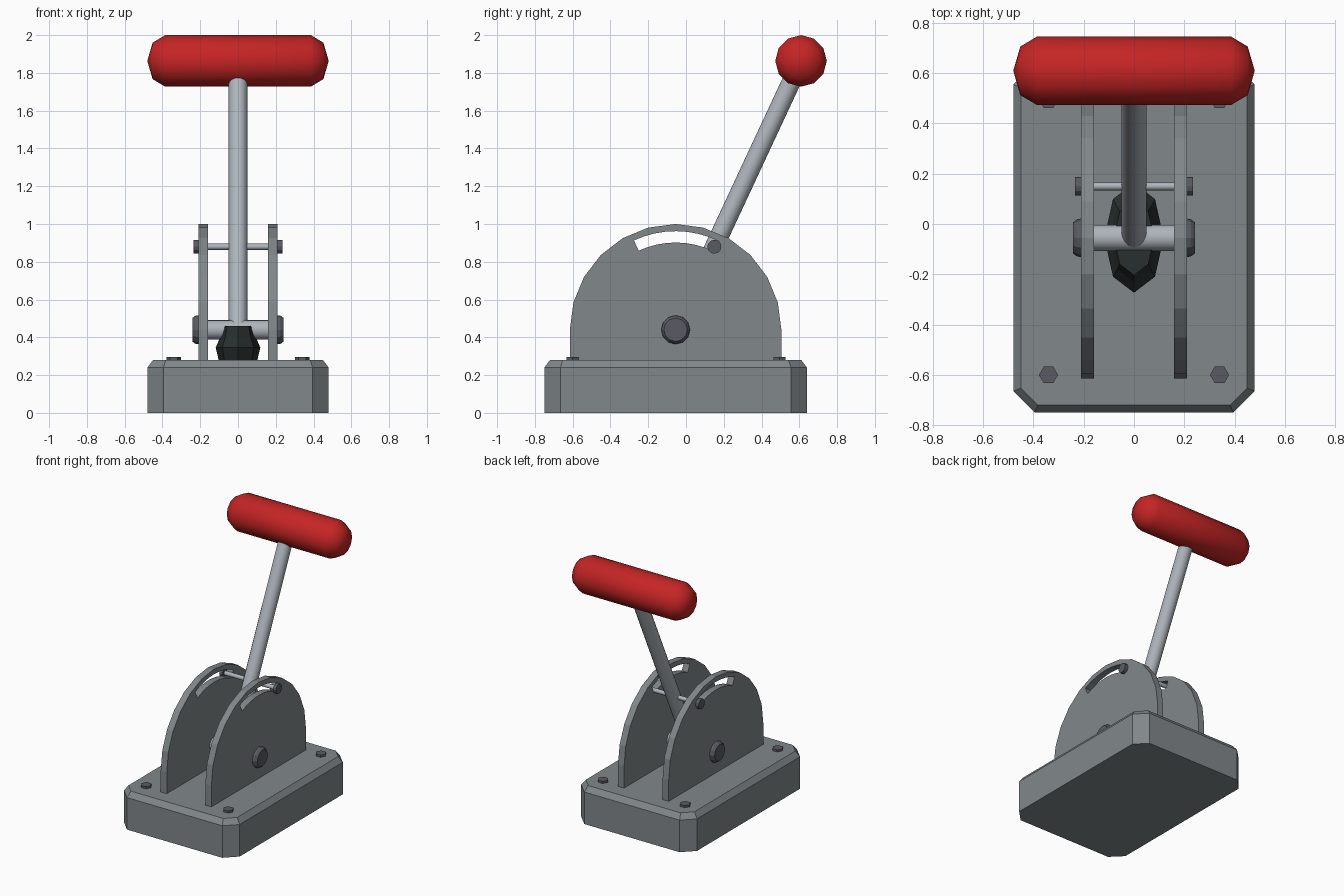
import bpy, bmesh
from math import radians, sin, cos, pi
from mathutils import Vector

cube = bpy.data.objects.get("Cube")
if cube:
    bpy.data.objects.remove(cube, do_unlink=True)


def material(name, rgb):
    m = bpy.data.materials.new(name)
    m.use_nodes = True
    m.diffuse_color = (*rgb, 1)
    m.node_tree.nodes["Principled BSDF"].inputs["Base Color"].default_value = (*rgb, 1)
    return m


GREY = material("housing grey", (0.22, 0.245, 0.255))
STEEL = material("polished steel", (0.42, 0.46, 0.50))
DARK = material("dark bolt metal", (0.10, 0.105, 0.125))
RED = material("red grip", (0.56, 0.018, 0.018))
RUBBER = material("black rubber", (0.022, 0.030, 0.028))

CENTRE_Y = -0.055
PIVOT = Vector((0, CENTRE_Y, 0.44))
LEAN = radians(65)
LEVER_DIR = Vector((0, cos(LEAN), sin(LEAN)))
X = Vector((1, 0, 0))
Z = Vector((0, 0, 1))


def loft(name, rings, mat, smooth=None):
    """Skin a stack of equal-length rings and cap both ends."""
    bm = bmesh.new()
    loops = [[bm.verts.new(p) for p in ring] for ring in rings]
    n = len(loops[0])
    for a, b in zip(loops, loops[1:]):
        for i in range(n):
            j = (i + 1) % n
            bm.faces.new((a[i], a[j], b[j], b[i]))
    bm.faces.new(loops[0][::-1])
    bm.faces.new(loops[-1])
    bmesh.ops.remove_doubles(bm, verts=bm.verts, dist=0.0005)
    bmesh.ops.recalc_face_normals(bm, faces=bm.faces)
    me = bpy.data.meshes.new(name)
    bm.to_mesh(me)
    bm.free()
    me.materials.append(mat)
    if smooth:
        me.shade_smooth()
        me.set_sharp_from_angle(angle=radians(smooth))
    ob = bpy.data.objects.new(name, me)
    bpy.context.collection.objects.link(ob)
    return ob


def lathe(name, origin, axis, profile, sides, mat, smooth=None):
    """Turn (distance, radius) pairs around an axis."""
    q = axis.to_track_quat("Z", "Y")
    rings = []
    for d, r in profile:
        rings.append([Vector(origin) + q @ Vector((r * cos(2 * pi * i / sides),
                                                   r * sin(2 * pi * i / sides), d))
                      for i in range(sides)])
    return loft(name, rings, mat, smooth)


def arc(radius, start, end, steps):
    """Points (y, z) on an arc about the pivot, angles in degrees."""
    out = []
    for i in range(steps + 1):
        t = radians(start + (end - start) * i / steps)
        out.append((PIVOT.y + radius * cos(t), PIVOT.z + radius * sin(t)))
    return out


def slab(name, outline, x0, x1, mat):
    return loft(name, [[(x, y, z) for y, z in outline] for x in (x0, x1)], mat)


# Base block with clipped corners and a chamfered top
def base_ring(inset, z):
    hx, hy, c = 0.48 - inset, 0.695 - inset, 0.085 - 0.586 * inset
    quarter = [(hx, hy - c), (hx - c, hy)]
    pts = quarter + [(-x, y) for x, y in quarter[::-1]]
    pts += [(-x, -y) for x, y in pts]
    return [(x, y + CENTRE_Y, z) for x, y in pts]


loft("base", [base_ring(0, 0), base_ring(0, 0.24), base_ring(0.03, 0.28)], GREY)

# Hex bolts at the base corners
for side, sx in (("left", 1), ("right", -1)):
    for end, y in (("front", -0.6), ("back", 0.495)):
        lathe(f"{end}_{side}_bolt", (sx * 0.34, y, 0.27), Z,
              [(0, 0.038), (0.026, 0.038)], 6, DARK)

# Side plates with a curved guide slot
slot = slab("slot_cutter", arc(0.522, 64, 115, 8) + arc(0.462, 115, 64, 8), -0.4, 0.4, GREY)
slot.hide_render = True
outline = arc(0.56, 0, 180, 12)
outline = [(outline[0][0], 0.27)] + outline + [(outline[-1][0], 0.27)]
for side, sx in (("left", 1), ("right", -1)):
    plate = slab(f"{side}_plate", outline, sx * 0.16, sx * 0.21, GREY)
    cut = plate.modifiers.new("slot", "BOOLEAN")
    cut.operation = "DIFFERENCE"
    cut.solver = "EXACT"
    cut.object = slot
    bpy.context.view_layer.objects.active = plate
    bpy.ops.object.modifier_apply(modifier=cut.name)
bpy.data.objects.remove(slot, do_unlink=True)

# Axle and guide pin between the plates, with their end caps
pin = PIVOT + LEVER_DIR * 0.485
lathe("axle", PIVOT - X * 0.2, X, [(0, 0.052), (0.4, 0.052)], 16, STEEL, 40)
lathe("guide_pin", pin - X * 0.215, X, [(0, 0.016), (0.43, 0.016)], 12, STEEL, 40)
for side, sx in (("left", 1), ("right", -1)):
    lathe(f"{side}_axle_cap", PIVOT + X * sx * 0.208, X * sx,
          [(0, 0.077), (0.018, 0.074), (0.034, 0.062)], 12, DARK)
    lathe(f"{side}_pin_head", pin + X * sx * 0.21, X * sx,
          [(0, 0.037), (0.025, 0.037)], 12, DARK)

# Lever shaft
lathe("lever", PIVOT, LEVER_DIR, [(0, 0.05), (1.55, 0.05)], 16, STEEL, 40)

# Rounded crossbar grip
grip_r, straight, dome = 0.1365, 0.385, 0.095
cap = [(straight + dome * sin(radians(a)), grip_r * cos(radians(a))) for a in (0, 45, 90)]
lathe("grip", (0, 0.609, 1.8635), X, [(-d, r) for d, r in cap[::-1]] + cap, 12, RED, 60)

# Rubber boot around the axle, longer from front to back
boot = []
for z, r in ((0.27, 0.1), (0.345, 0.118), (0.4, 0.095), (0.46, 0.08)):
    boot.append([(r * cos(pi * i / 4), CENTRE_Y + 1.85 * r * sin(pi * i / 4), z)
                 for i in range(8)])
loft("boot", boot, RUBBER)
